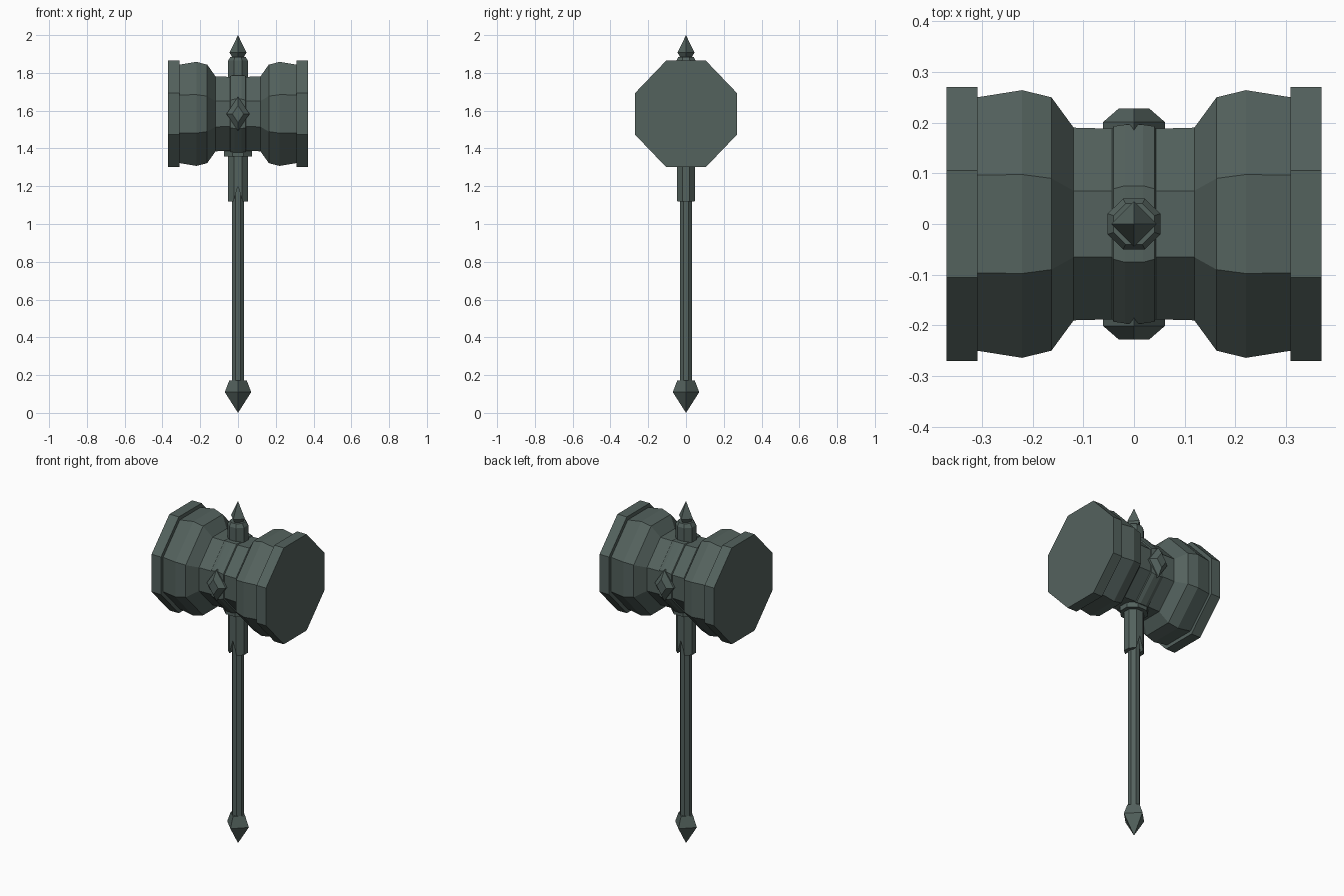
import bpy, bmesh, math

if "Cube" in bpy.data.objects:
    bpy.data.objects.remove(bpy.data.objects["Cube"])

HEAD_Z = 1.583
metal = bpy.data.materials.new("dark green grey metal")
metal.diffuse_color = (0.088, 0.122, 0.111, 1)
metal.use_nodes = True
metal.node_tree.nodes["Principled BSDF"].inputs["Base Color"].default_value = metal.diffuse_color


def finish(name, bm):
    bmesh.ops.recalc_face_normals(bm, faces=bm.faces)
    me = bpy.data.meshes.new(name)
    bm.to_mesh(me)
    bm.free()
    me.materials.append(metal)
    ob = bpy.data.objects.new(name, me)
    bpy.context.collection.objects.link(ob)
    return ob


def loft(name, rings):
    """Skin rings of points; a ring of one point makes a tip."""
    bm = bmesh.new()
    vs = [[bm.verts.new(p) for p in r] for r in rings]
    for a, b in zip(vs, vs[1:]):
        n = max(len(a), len(b))
        for i in range(n):
            j = (i + 1) % n
            if len(a) == 1:
                bm.faces.new((a[0], b[j], b[i]))
            elif len(b) == 1:
                bm.faces.new((a[i], a[j], b[0]))
            else:
                bm.faces.new((a[i], a[j], b[j], b[i]))
    for r in (vs[0], vs[-1]):
        if len(r) > 2:
            bm.faces.new(r)
    return finish(name, bm)


def octagon(a, b, k=0.41):
    """Octagon with half sizes a and b; k sets the flat part of each side."""
    return [(a, -b*k), (a, b*k), (a*k, b), (-a*k, b),
            (-a, b*k), (-a, -b*k), (-a*k, -b), (a*k, -b)]


def diamond(a, b):
    return [(a, 0), (0, b), (-a, 0), (0, -a if b == a else -b)]


def stack(name, shape, levels):
    """Vertical part: (z, half x, half y) levels; zero size is a tip."""
    return loft(name, [[(x, y, z) for x, y in shape(a, b)] if a else [(0, 0, z)]
                       for z, a, b in levels])


# hammer head: octagonal profile mirrored along x
half = [(0.37, 0.27, .39), (0.309, 0.27, .39), (0.309, 0.25, .385),
        (0.221, 0.264, .37), (0.163, 0.25, .36), (0.119, 0.19, .345),
        (0.043, 0.188, .345), (0.04, 0.193, .36), (0.018, 0.196, .385)]
profile = half + [(-x, r, k) for x, r, k in reversed(half)]
loft("hammer_head", [[(x, y, HEAD_Z + z) for y, z in octagon(r, r*1.043, k)]
                     for x, r, k in profile])

# diamond bosses on front and back
for side, name in ((-1, "front_boss"), (1, "back_boss")):
    loft(name, [[(x, side*y, HEAD_Z + z) for x, z in diamond(a, b)]
                for y, a, b in ((0.18, 0.061, 0.09), (0.201, 0.061, 0.09),
                                (0.228, 0.03, 0.045))])

# shaft and parts along it
stack("shaft", octagon, [(0.15, 0.031, 0.031), (1.4, 0.031, 0.031)])
stack("pommel", diamond, [(0, 0, 0), (0.11, 0.07, 0.07), (0.172, 0.046, 0.046)])
stack("collar", octagon, [(1.357, 0.074, 0.07), (1.39, 0.074, 0.07)])
sleeve = stack("sleeve", octagon, [(1.12, 0.052, 0.048), (1.36, 0.052, 0.048)])
stack("top_socket", octagon, [(1.7, 0.052, 0.05), (1.865, 0.052, 0.05),
                              (1.885, 0.04, 0.04)])
stack("top_spike", diamond, [(1.88, 0.028, 0.028), (1.907, 0.045, 0.045), (2.0, 0, 0)])

# pointed notch through front and back of the sleeve
cutter = loft("notch_cutter", [[(-0.03, y, 1.1), (0.03, y, 1.1), (0, y, 1.2)]
                               for y in (-0.1, 0.1)])
cutter.hide_render = True
cutter.hide_viewport = True
cut = sleeve.modifiers.new("notch", 'BOOLEAN')
cut.operation = 'DIFFERENCE'
cut.solver = 'EXACT'
cut.object = cutter
